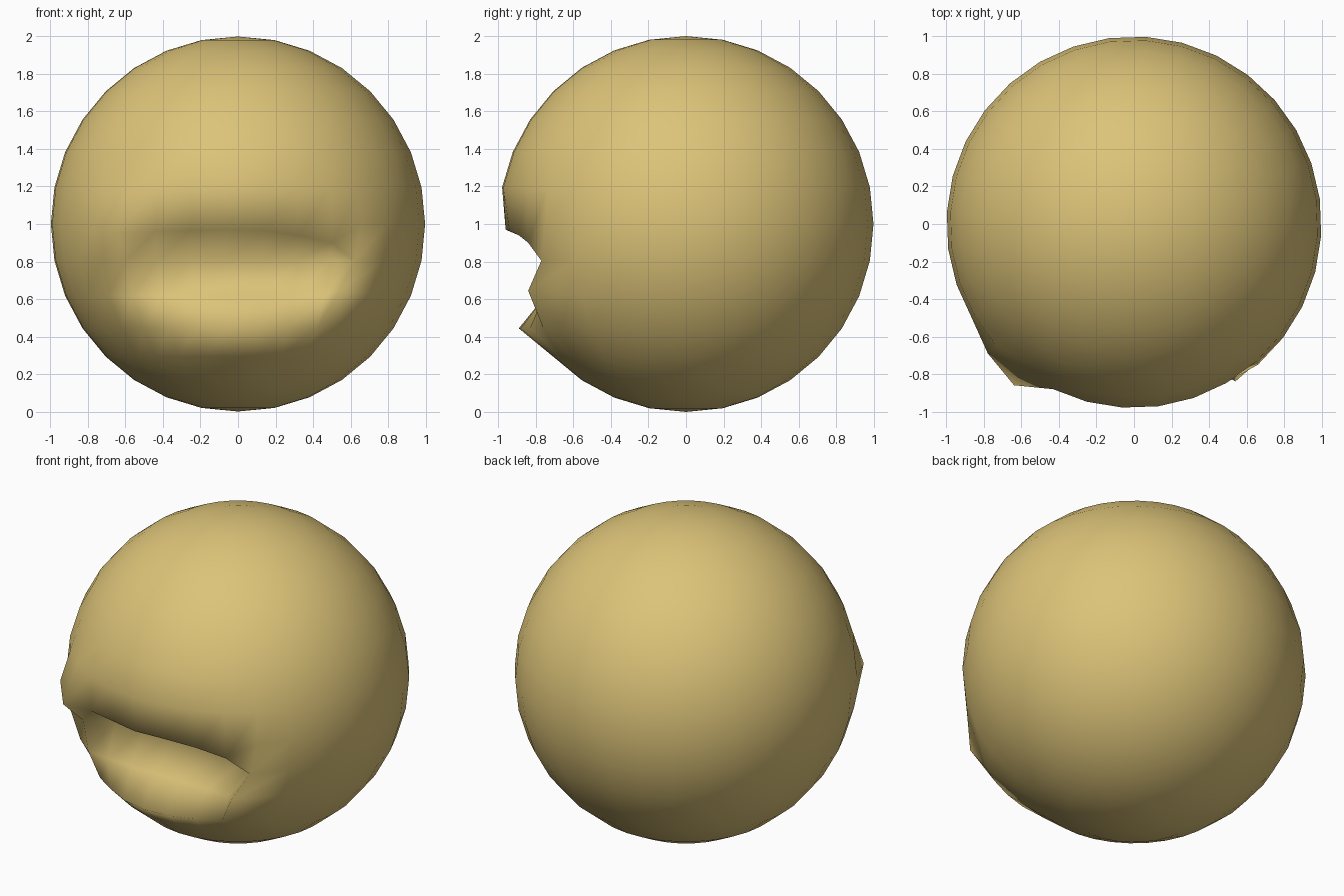
import bpy, bmesh, math

if "Cube" in bpy.data.objects:
    bpy.data.objects.remove(bpy.data.objects["Cube"])

SEG, RINGS, TURN = 32, 16, math.radians(-93.6)

bm = bmesh.new()

# Smooth ball built ring by ring, bottom to top
rings = []
for r in range(1, RINGS):
    t = math.pi * r / RINGS
    rings.append([bm.verts.new((math.sin(t) * math.cos(TURN + c * math.tau / SEG),
                                math.sin(t) * math.sin(TURN + c * math.tau / SEG),
                                1 - math.cos(t))) for c in range(SEG)])
bottom, top = bm.verts.new((0, 0, 0)), bm.verts.new((0, 0, 2))
for c in range(SEG):
    n = (c + 1) % SEG
    bm.faces.new((bottom, rings[0][n], rings[0][c]))
    bm.faces.new((top, rings[-1][c], rings[-1][n]))
    for a, b in zip(rings, rings[1:]):
        bm.faces.new((a[c], a[n], b[n], b[c]))

# Mouth: depth (y) of the nine front columns, left to right, on four rings
depth = {
    7: (-.69, -.86, -.86, -.91, -.96, -.94, -.89, -.84, None),    # upper lip
    6: (None, -.72, -.62, -.58, -.57, -.57, -.58, -.62, -.77),    # deepest part
    5: (None, -.72, -.74, -.75, -.75, -.75, -.75, -.76, -.84),    # floor
    4: (None, -.68, -.77, -.85, -.89, -.88, -.83, -.76, -.68),    # lower lip
}
for ring, row in depth.items():
    for col, y in enumerate(row):
        if y is not None:
            rings[ring][col - 4].co.y = y

# Drooping upper lip
for col, z in enumerate((.95, .96, .965, .97, .965, .94, .90), 1):
    rings[7][col - 4].co.z = z

# Mouth corners
rings[7][-4].co.x = -.78
rings[7][-3].co.x = -.64
rings[6][4].co.x = .62
rings[5][4].co.x, rings[5][4].co.z = .54, .645

for f in bm.faces:
    f.smooth = True
bm.normal_update()
mesh = bpy.data.meshes.new("ball_with_mouth")
bm.to_mesh(mesh)
bm.free()
obj = bpy.data.objects.new("ball_with_mouth", mesh)
bpy.context.collection.objects.link(obj)

# Yellow skin
mat = bpy.data.materials.new("yellow_skin")
mat.diffuse_color = (0.72, 0.55, 0.19, 1)
mat.use_nodes = True
mat.node_tree.nodes["Principled BSDF"].inputs["Base Color"].default_value = mat.diffuse_color
mesh.materials.append(mat)
